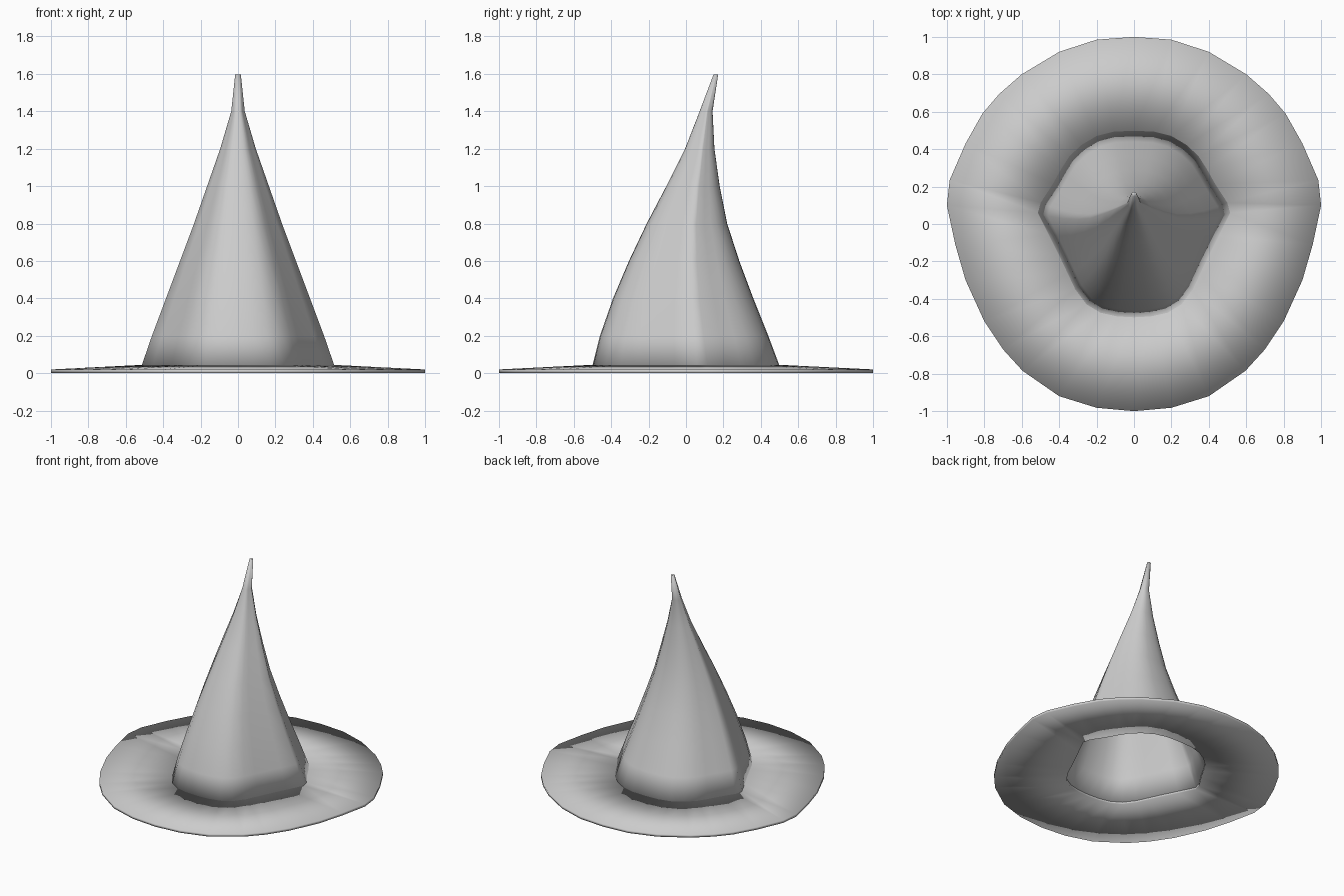
import bpy, bmesh

if "Cube" in bpy.data.objects:
    bpy.data.objects.remove(bpy.data.objects["Cube"])

grey = bpy.data.materials.new("light_grey")
grey.diffuse_color = (0.6, 0.6, 0.6, 1)
grey.use_nodes = True
grey.node_tree.nodes["Principled BSDF"].inputs["Base Color"].default_value = grey.diffuse_color

# Right half outlines, back to front, mirrored into closed loops
BRIM = [(0, 1), (.2, .985), (.4, .92), (.6, .8), (.72, .695), (.81, .59), (.9, .43), (.985, .235), (1, .1),
        (.955, -.11), (.9, -.3), (.8, -.52), (.7, -.67), (.595, -.785), (.4, -.92), (.2, -.982), (0, -1)]
CROWN = [(0, .5), (.11, .495), (.2, .472), (.28, .425), (.345, .365), (.39, .295), (.435, .215), (.5, .115),
         (.515, .06), (.455, -.06), (.4, -.17), (.355, -.265), (.315, -.35), (.255, -.43), (.18, -.475),
         (.09, -.495), (0, -.5)]
# Crown sections: z, half width, front y, back y
SECTIONS = [(.04, .515, -.5, .5), (.2, .46, -.46, .44), (.4, .385, -.39, .36), (.6, .31, -.305, .285),
            (.8, .235, -.21, .22), (1.0, .165, -.105, .18), (1.2, .095, -.005, .152),
            (1.4, .036, .073, .142), (1.597, .015, .147, .172)]


def loop(half):
    return half + [(-x, y) for x, y in half[-2:0:-1]]


def skin(name, rings, closed=False, cap=False):
    """Join rings of points with quads into one smooth object."""
    bm = bmesh.new()
    vs = [[bm.verts.new(p) for p in ring] for ring in rings]
    n = len(rings[0])
    pairs = list(zip(vs, vs[1:])) + ([(vs[-1], vs[0])] if closed else [])
    for a, b in pairs:
        for i in range(n):
            j = (i + 1) % n
            bm.faces.new((a[i], a[j], b[j], b[i]))
    if cap:
        bm.faces.new(vs[-1])
    bmesh.ops.recalc_face_normals(bm, faces=bm.faces)
    for f in bm.faces:
        f.smooth = True
    me = bpy.data.meshes.new(name)
    bm.to_mesh(me)
    bm.free()
    me.materials.append(grey)
    ob = bpy.data.objects.new(name, me)
    bpy.context.collection.objects.link(ob)
    return ob


# Brim: a thin washer with softened rims
outer, inner = loop(BRIM), [(x * .985, y * .985) for x, y in loop(CROWN)]
skin("brim", [[(x, y, z) for x, y in pts] for pts, z in
              ((inner, .045), (outer, .02), (outer, 0), (inner, .022))], closed=True)

# Crown: tapering bent cone, open underneath
rings = []
for z, w, front, back in SECTIONS:
    mid, half = (front + back) / 2, (back - front) / 2
    rings.append([(x / .515 * w, mid + y / .5 * half, z) for x, y in loop(CROWN)])
crown = skin("crown", rings, cap=True)
shell = crown.modifiers.new("thickness", "SOLIDIFY")
shell.thickness = .008
shell.offset = -1
